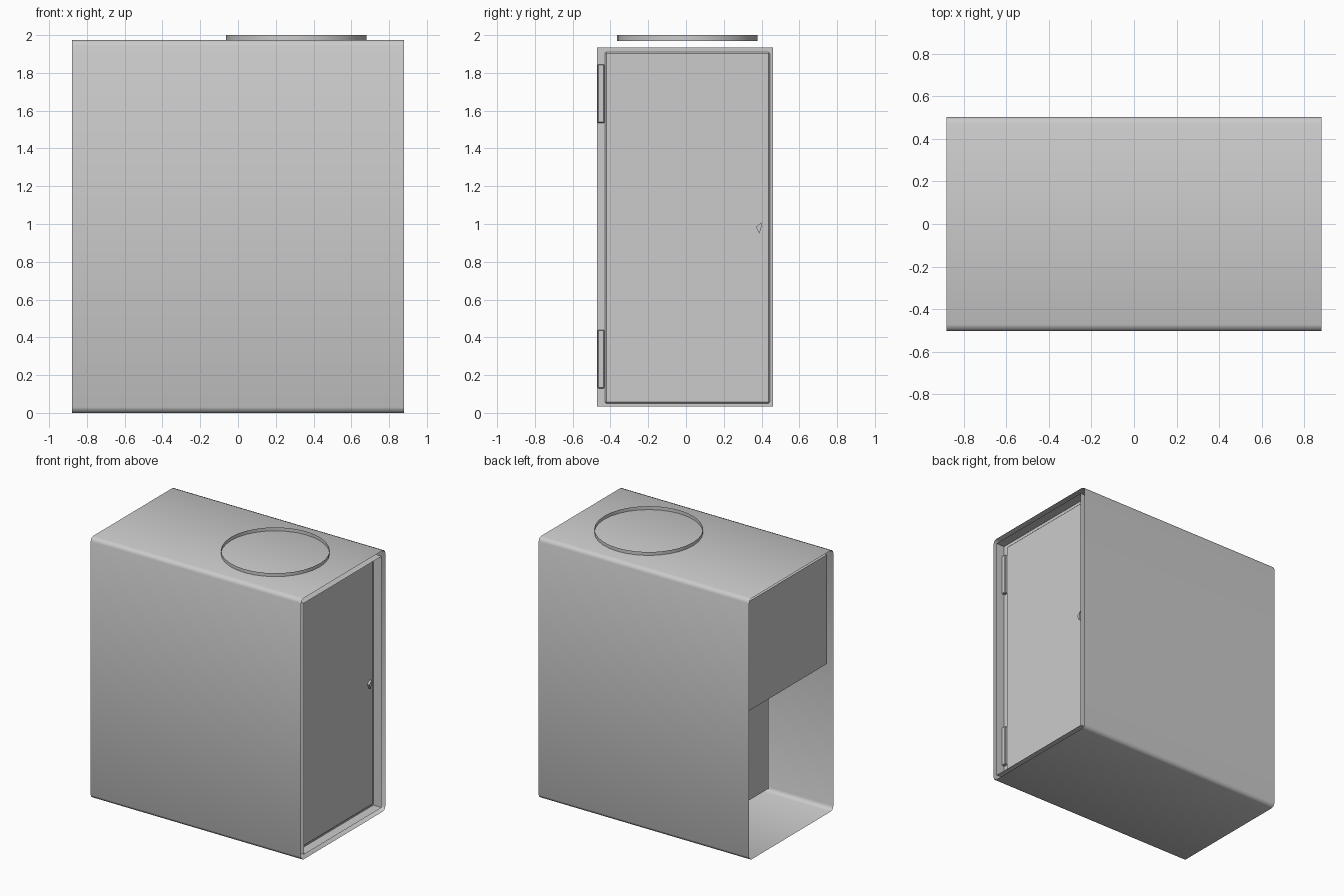
import bpy, bmesh
from mathutils import Vector

if "Cube" in bpy.data.objects:
    bpy.data.objects.remove(bpy.data.objects["Cube"])


def make(name, bm):
    mesh = bpy.data.meshes.new(name)
    bm.to_mesh(mesh)
    bm.free()
    obj = bpy.data.objects.new(name, mesh)
    bpy.context.collection.objects.link(obj)
    return obj


def box(name, lo, hi, bevel=0.0):
    bm = bmesh.new()
    bmesh.ops.create_cube(bm, size=1)
    lo, hi = Vector(lo), Vector(hi)
    bmesh.ops.scale(bm, vec=hi - lo, verts=bm.verts)
    bmesh.ops.translate(bm, vec=(lo + hi) / 2, verts=bm.verts)
    if bevel:
        bmesh.ops.bevel(bm, geom=bm.edges[:], offset=bevel, segments=1, affect='EDGES')
    return make(name, bm)


def prism(points, offset):
    # Closed solid from a flat outline
    bm = bmesh.new()
    face = bm.faces.new([bm.verts.new(p) for p in points])
    new = bmesh.ops.extrude_face_region(bm, geom=[face], use_keep_orig=True)['geom']
    bmesh.ops.translate(bm, vec=offset, verts=[g for g in new if isinstance(g, bmesh.types.BMVert)])
    bmesh.ops.recalc_face_normals(bm, faces=bm.faces)
    return bm


# Outer sleeve: thin tube along x, open at both ends, rounded long edges
bm = bmesh.new()
bmesh.ops.create_cube(bm, size=1)
bmesh.ops.scale(bm, vec=(1.76, 1.006, 1.974), verts=bm.verts)
bmesh.ops.translate(bm, vec=(0, 0, 0.987), verts=bm.verts)
ends = [f for f in bm.faces if abs(f.normal.x) > 0.9]
bmesh.ops.delete(bm, geom=ends, context='FACES_ONLY')
long_edges = [e for e in bm.edges
              if abs(e.verts[0].co.x - e.verts[1].co.x) > 1]
bmesh.ops.bevel(bm, geom=long_edges, offset=0.03, segments=2, profile=0.5, affect='EDGES')
for f in bm.faces:
    f.smooth = True
make("outer_sleeve", bm)

# Inner cabinet: stepped body with an alcove at one end and a recessed door end
outline = [(-0.85, 1.11), (-0.36, 1.11), (-0.36, 0.035),
           (0.88, 0.035), (0.88, 1.935), (-0.85, 1.935)]
bm = prism([(x, -0.47, z) for x, z in outline], (0, 0.93, 0))
end = [f for f in bm.faces if f.normal.x > 0.9 and f.calc_center_median().x > 0.8]
new = bmesh.ops.extrude_discrete_faces(bm, faces=end)['faces']
bmesh.ops.translate(bm, vec=(-0.07, 0, 0), verts=new[0].verts[:])
make("inner_cabinet", bm)

# Door slab with a bevelled edge
box("door", (0.795, -0.43, 0.05), (0.822, 0.445, 1.91), 0.008)

# Two hinges
for label, z0, z1 in (("lower", 0.13, 0.44), ("upper", 1.535, 1.845)):
    box(label + "_hinge", (0.80, -0.468, z0), (0.835, -0.432, z1), 0.004)

# Small door latch
make("latch", prism([(0.82, y, z) for y, z in
                     ((0.37, 0.985), (0.40, 1.008), (0.398, 0.975), (0.388, 0.948))],
                    (0.018, 0, 0)))

# Open ring on the roof
bm = bmesh.new()
bmesh.ops.create_cone(bm, cap_ends=False, segments=32, radius1=0.372, radius2=0.372, depth=0.032)
bmesh.ops.translate(bm, vec=(0.308, 0.006, 1.984), verts=bm.verts)
for f in bm.faces:
    f.smooth = True
make("roof_ring", bm)
